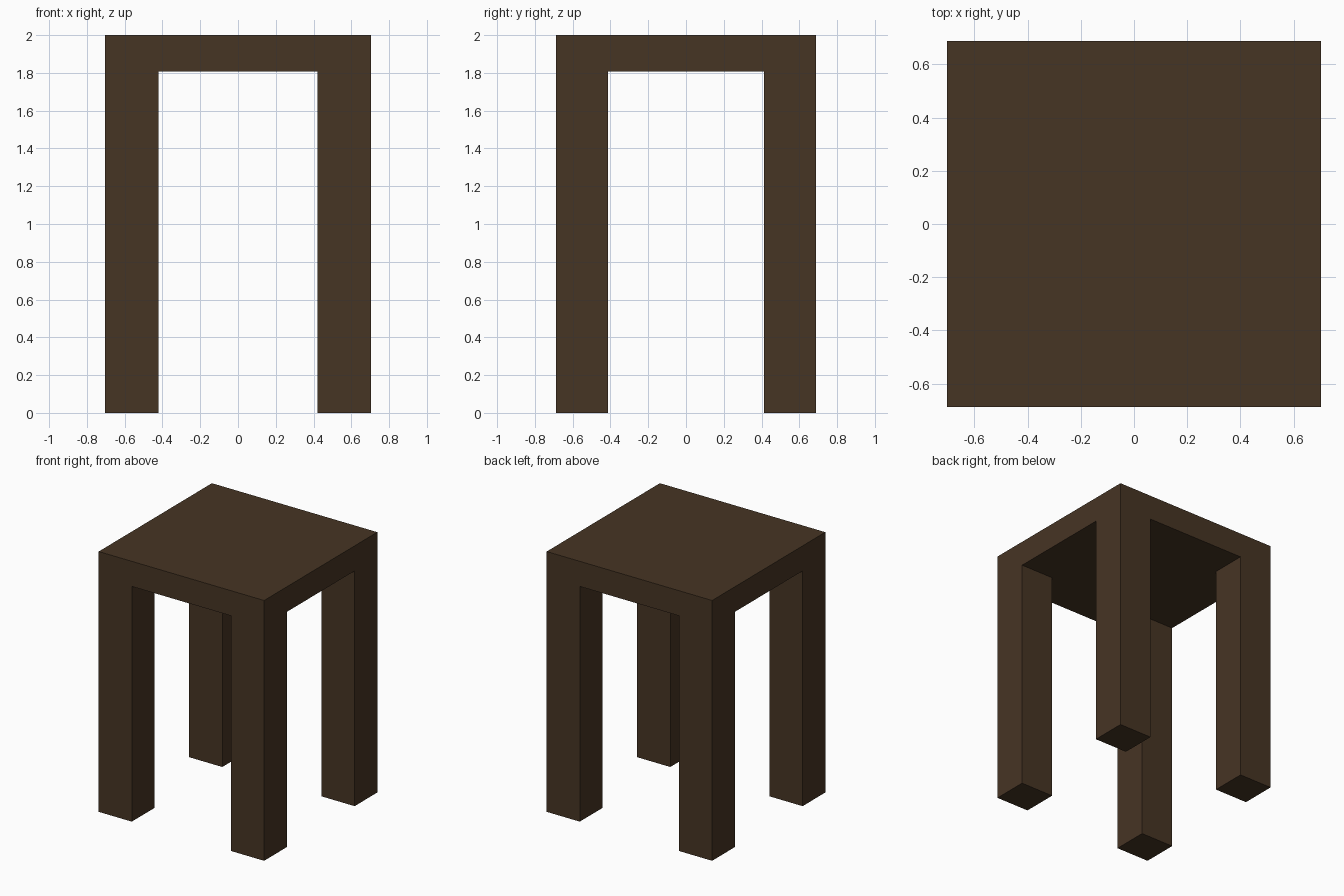
import bpy, bmesh

if "Cube" in bpy.data.objects:
    bpy.data.objects.remove(bpy.data.objects["Cube"])

X, Y, H = 0.703, 0.687, 2.0        # half width, half depth, height
IX, IY, SEAT_Z = 0.422, 0.412, 1.807  # inner leg edges, seat underside

wood = bpy.data.materials.new("dark brown wood")
wood.diffuse_color = (0.062, 0.035, 0.0175, 1)
wood.use_nodes = True
wood.node_tree.nodes["Principled BSDF"].inputs["Base Color"].default_value = wood.diffuse_color

bm = bmesh.new()

# seat slab, cut into a 3 x 3 grid so the corners can become legs
bmesh.ops.create_cube(bm, size=1)
for v in bm.verts:
    v.co = (v.co.x * 2 * X, v.co.y * 2 * Y, H if v.co.z > 0 else SEAT_Z)
for s in (-1, 1):
    for co, no in (((s * IX, 0, 0), (1, 0, 0)), ((0, s * IY, 0), (0, 1, 0))):
        bmesh.ops.bisect_plane(bm, geom=bm.verts[:] + bm.edges[:] + bm.faces[:],
                               plane_co=co, plane_no=no)

# legs: corner faces of the underside pulled down to the floor
bm.normal_update()
corners = []
for f in bm.faces:
    c = f.calc_center_median()
    if f.normal.z < -0.9 and abs(c.x) > IX and abs(c.y) > IY:
        corners.append(f)
res = bmesh.ops.extrude_discrete_faces(bm, faces=corners)
for f in res["faces"]:
    for v in f.verts:
        v.co.z = 0

bmesh.ops.remove_doubles(bm, verts=bm.verts[:], dist=1e-5)
bmesh.ops.recalc_face_normals(bm, faces=bm.faces[:])

mesh = bpy.data.meshes.new("stool")
bm.to_mesh(mesh)
bm.free()
mesh.materials.append(wood)
stool = bpy.data.objects.new("stool_seat_and_legs", mesh)
bpy.context.collection.objects.link(stool)
